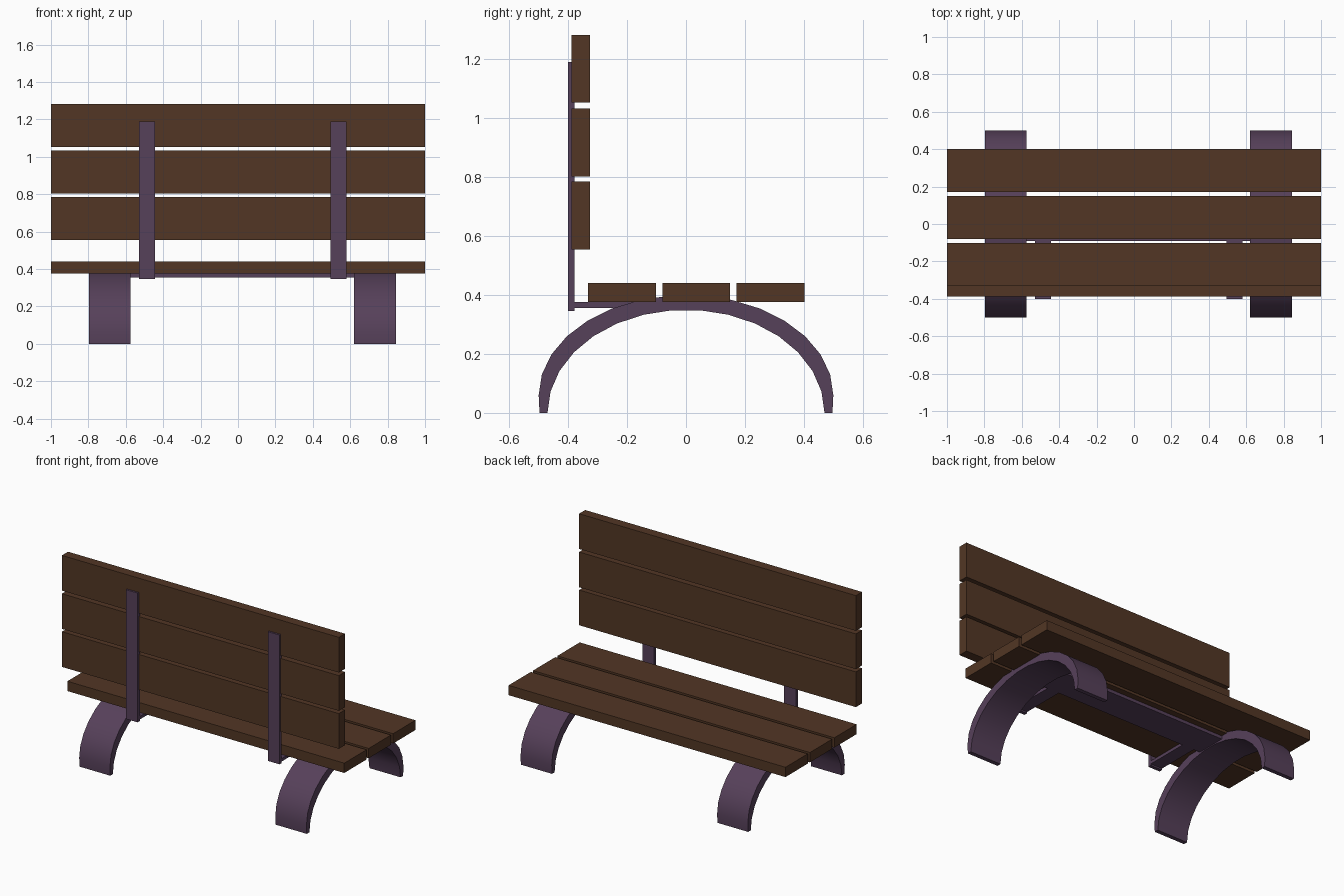
import bpy, bmesh, math

cube = bpy.data.objects.get("Cube")
if cube:
    bpy.data.objects.remove(cube, do_unlink=True)


def material(name, rgb):
    m = bpy.data.materials.new(name)
    m.use_nodes = True
    m.diffuse_color = (*rgb, 1)
    m.node_tree.nodes["Principled BSDF"].inputs["Base Color"].default_value = (*rgb, 1)
    return m


wood = material("brown wood", (0.085, 0.037, 0.018))
metal = material("purple metal", (0.094, 0.052, 0.102))


def finish(name, bm, mat):
    bmesh.ops.recalc_face_normals(bm, faces=bm.faces)
    mesh = bpy.data.meshes.new(name)
    bm.to_mesh(mesh)
    bm.free()
    mesh.materials.append(mat)
    obj = bpy.data.objects.new(name, mesh)
    bpy.context.collection.objects.link(obj)
    return obj


def box(name, xs, ys, zs, mat):
    bm = bmesh.new()
    bmesh.ops.create_cube(bm, size=1)
    for v in bm.verts:
        v.co = [sum(r) / 2 + c * (r[1] - r[0]) for c, r in zip(v.co, (xs, ys, zs))]
    return finish(name, bm, mat)


def arch(name, x0, x1):
    # Outer and inner half ellipses; the outer one stands on short feet
    steps = 15
    angles = [math.pi * i / steps for i in range(steps + 1)]
    outer = [(0.5 * math.cos(a), 0.06 + 0.34 * math.sin(a)) for a in angles]
    inner = [(0.47 * math.cos(a), 0.35 * math.sin(a)) for a in angles]
    outer = [(0.497, 0)] + outer + [(-0.497, 0)]
    inner = [inner[0]] + inner + [inner[-1]]
    bm = bmesh.new()
    rings = []
    for o, i in zip(outer, inner):
        rings.append([bm.verts.new((x, *p)) for x, p in
                      ((x0, o), (x1, o), (x1, i), (x0, i))])
    for a, b in zip(rings, rings[1:]):
        for k in range(4):
            n = (k + 1) % 4
            bm.faces.new((a[k], a[n], b[n], b[k]))
    bm.faces.new(rings[0])
    bm.faces.new(rings[-1])
    bmesh.ops.remove_doubles(bm, verts=bm.verts, dist=0.0001)
    obj = finish(name, bm, metal)
    bpy.ops.object.select_all(action="DESELECT")
    obj.select_set(True)
    bpy.context.view_layer.objects.active = obj
    bpy.ops.object.shade_smooth_by_angle(angle=math.radians(30))


# Wooden seat and backrest planks
for i, (y, z) in enumerate(((-0.332, 0.555), (-0.08, 0.803), (0.172, 1.053))):
    box(f"seat_plank_{i + 1}", (-1, 1), (y, y + 0.23), (0.376, 0.44), wood)
    box(f"back_plank_{i + 1}", (-1, 1), (-0.388, -0.325), (z, z + 0.23), wood)

# Arched legs
arch("right_leg_arch", -0.797, -0.575)
arch("left_leg_arch", 0.62, 0.845)

# Plate joining the legs under the seat
box("under_seat_plate", (-0.6, 0.64), (-0.09, 0.11), (0.355, 0.377), metal)

# Backrest straps with their brackets under the seat
for side, x in (("right", -0.53), ("left", 0.495)):
    xs = (x, x + 0.085)
    box(f"{side}_back_strap", xs, (-0.4, -0.378), (0.346, 1.19), metal)
    box(f"{side}_seat_bracket", xs, (-0.38, -0.088), (0.356, 0.376), metal)
